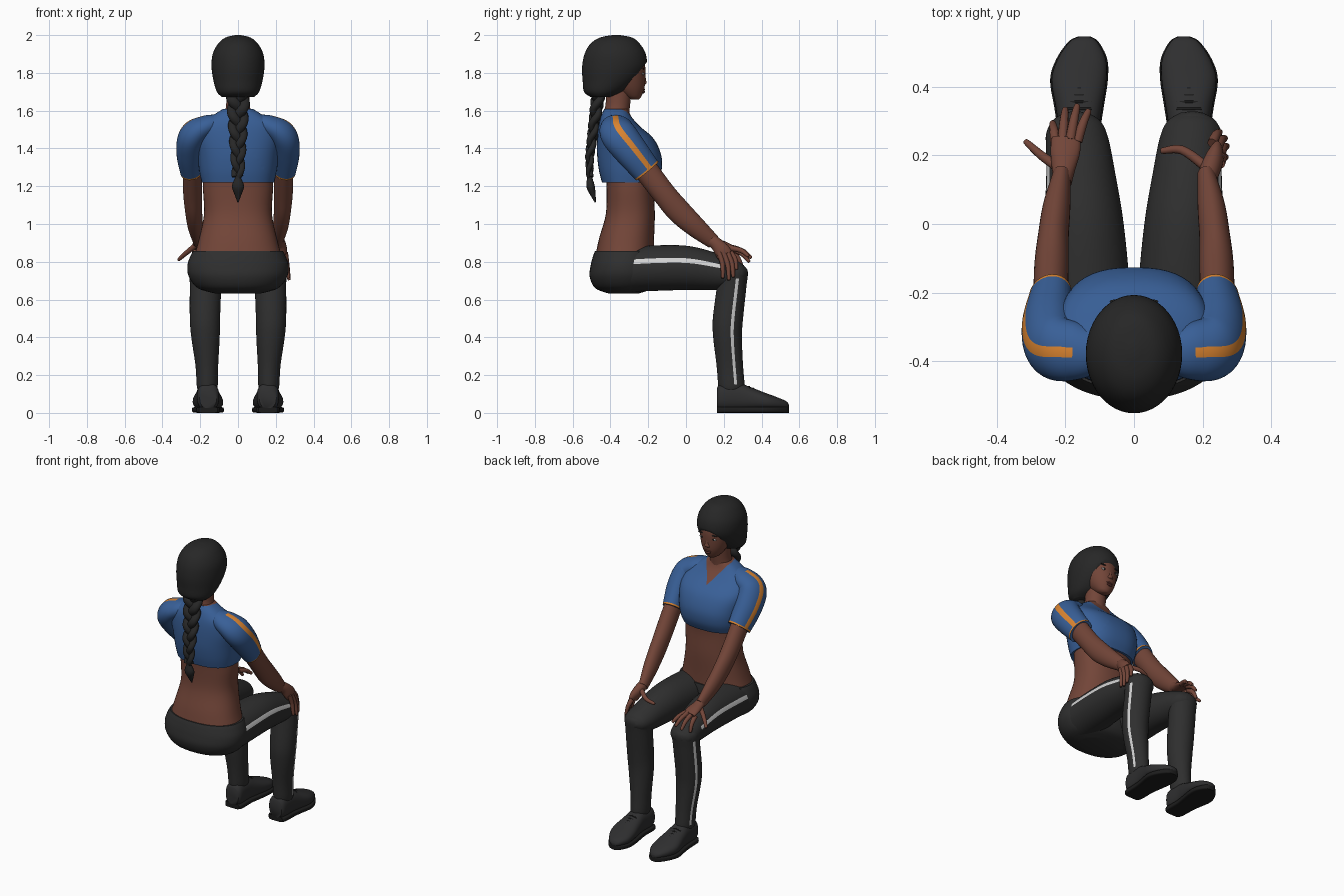
import bpy, bmesh, math
from mathutils import Vector

X, Y, Z = Vector((1, 0, 0)), Vector((0, 1, 0)), Vector((0, 0, 1))


def material(name, r, g, b):
    m = bpy.data.materials.new(name)
    m.diffuse_color = (r, g, b, 1)
    return m


SKIN = material("brown skin", .17, .06, .04)
LIPS = material("dark lips", .12, .035, .028)
BLUE = material("blue cloth", .04, .115, .31)
ORANGE = material("orange trim", .70, .23, .03)
PANTS = material("charcoal cloth", .028, .028, .028)
STRIPE = material("light stripe", .65, .65, .65)
HAIR = material("black hair", .02, .02, .02)
SHOE = material("shoe leather", .028, .028, .029)
SOLE = material("shoe sole", .012, .012, .012)
WHITE = material("eye white", .5, .47, .45)


def smooth_path(secs, steps):
    """Catmull-Rom interpolation of (x, y, z, a, b) sections."""
    q = [secs[0]] + list(secs) + [secs[-1]]
    out = []
    for i in range(1, len(q) - 2):
        for s in range(steps):
            t = s / steps
            out.append([.5 * (2 * b + (c - a) * t + (2 * a - 5 * b + 4 * c - d) * t * t
                              + (3 * b - a - 3 * c + d) * t ** 3)
                        for a, b, c, d in zip(*q[i - 1:i + 3])])
    return out + [list(secs[-1])]


def loft(name, secs, mats, axis=None, ref=X, n=32, p=2, steps=5, mirror=False, paint=None, cuts=(), trim=None):
    """Skin elliptical rings along a path; paint(j, centre, ring) picks the face material."""
    path = smooth_path(secs, steps)
    bm = bmesh.new()
    rings = []
    for i, s in enumerate(path):
        c = Vector(s[:3])
        t = axis or (Vector(path[min(i + 1, len(path) - 1)][:3]) - Vector(path[max(i - 1, 0)][:3])).normalized()
        u = (ref - t * ref.dot(t)).normalized()
        v = t.cross(u)
        ring = []
        for j in range(n):
            th = 2 * math.pi * j / n
            co, si = math.cos(th), math.sin(th)
            ring.append(bm.verts.new(c + u * (s[3] * math.copysign(abs(co) ** (2 / p), co))
                                     + v * (s[4] * math.copysign(abs(si) ** (2 / p), si))))
        rings.append(ring)
    for i in range(len(rings) - 1):
        for j in range(n):
            k = (j + 1) % n
            f = bm.faces.new((rings[i][j], rings[i][k], rings[i + 1][k], rings[i + 1][j]))
            if paint and not cuts:
                f.material_index = paint(j, f.calc_center_median(), i / (len(rings) - 1))
    bm.faces.new(rings[0])
    bm.faces.new(rings[-1])
    for co, no in cuts:
        bmesh.ops.bisect_plane(bm, geom=bm.verts[:] + bm.edges[:] + bm.faces[:], plane_co=co, plane_no=no)
    if paint and cuts:
        for f in bm.faces:
            f.material_index = paint(0, f.calc_center_median(), 0)
    if trim:
        bmesh.ops.bisect_plane(bm, geom=bm.verts[:] + bm.edges[:] + bm.faces[:], plane_co=trim[0],
                               plane_no=trim[1], clear_outer=True)
        bmesh.ops.holes_fill(bm, edges=[e for e in bm.edges if e.is_boundary])
    bmesh.ops.recalc_face_normals(bm, faces=bm.faces[:])
    me = bpy.data.meshes.new(name)
    bm.to_mesh(me)
    bm.free()
    for m in mats:
        me.materials.append(m)
    ob = bpy.data.objects.new(name, me)
    bpy.context.collection.objects.link(ob)
    if mirror:
        mod = ob.modifiers.new("mirror", 'MIRROR')
        mod.use_mirror_merge = False
    return ob


def body(name, rows, mats, **kw):
    """Upright centred loft from rows of (z, y, half width, half depth)."""
    return loft(name, [(0, y, z, a, b) for z, y, a, b in rows], mats, axis=Z, **kw)


# Torso: bare waist, hips and cropped shirt with a V neck
body("waist", [(.83, -.325, .232, .155), (.92, -.315, .207, .146), (1.05, -.295, .18, .13),
               (1.18, -.295, .185, .125), (1.26, -.295, .185, .13)], [SKIN], n=48, p=2.3)
body("hips", [(.632, -.33, .12, .08), (.66, -.33, .212, .15), (.72, -.33, .26, .18), (.78, -.33, .268, .175),
              (.83, -.325, .252, .167), (.856, -.322, .238, .16)], [PANTS], n=48, p=2.2)
V = Vector((0, 0, 1.49))
body("shirt", [(1.22, -.30, .192, .145), (1.28, -.295, .205, .165), (1.36, -.30, .215, .17), (1.45, -.32, .225, .15),
               (1.52, -.355, .205, .108), (1.57, -.37, .14, .08), (1.61, -.37, .078, .062)],
     [BLUE, SKIN], n=48, p=2.5, cuts=[(V, Vector((1, 0, -.7))), (V, Vector((-1, 0, -.7)))],
     paint=lambda j, c, r: int(c.y > -.37 and abs(c.x) < (c.z - 1.49) * .7))

# Sleeves with an orange stripe and cuff
loft("sleeve", [(.10, -.37, 1.53, .05, .06), (.17, -.37, 1.515, .06, .085), (.235, -.355, 1.47, .075, .095),
                (.25, -.29, 1.385, .075, .09), (.243, -.205, 1.28, .06, .078)], [BLUE, ORANGE],
     ref=Vector((1, 0, .5)), n=36, steps=8, mirror=True,
     paint=lambda j, c, r: int((j in (0, 35) and r > .2) or r > .965))

# Arms
loft("arm", [(.243, -.23, 1.31, .05, .065), (.24, -.12, 1.165, .05, .062), (.235, -.04, 1.07, .045, .064),
             (.225, .05, .985, .04, .055), (.21, .145, .905, .026, .038)], [SKIN], mirror=True)


def hand(side, palm, fingers):
    loft(side + "_palm", palm, [SKIN], n=20)
    for i, pts in enumerate(fingers):
        (a, b) = pts[0], pts[-1]
        mid = pts[1] if len(pts) > 2 else [(p + q) / 2 + d for p, q, d in zip(a, b, (0, .008, .008))]
        tip = [p + (q - p) * .94 for p, q in zip(mid, b)]
        loft(f"{side}_finger_{i}", [(*a, .015, .015), (*mid, .013, .013), (*tip, .009, .009), (*b, .003, .003)],
             [SKIN], ref=Vector((0, .5, 1)), n=12)


# Hands: one spread on the knee, one wrapped over its outer side; thumb is listed last
hand("left", [(-.208, .12, .922, .027, .034), (-.205, .16, .9, .034, .026), (-.2, .21, .885, .043, .02),
              (-.197, .25, .87, .042, .014)],
     [[(-.165, .24, .872), (-.132, .33, .83)], [(-.185, .245, .875), (-.165, .345, .82)],
      [(-.208, .24, .87), (-.2, .335, .80)], [(-.228, .23, .857), (-.237, .295, .78)],
      [(-.22, .165, .89), (-.27, .2, .85), (-.315, .24, .81)]])
hand("right", [(.21, .125, .92, .027, .034), (.222, .16, .895, .03, .034), (.235, .19, .86, .026, .042),
               (.242, .205, .835, .018, .042)],
     [[(.228, .235, .85), (.25, .268, .76)], [(.242, .22, .845), (.265, .25, .72)],
      [(.25, .2, .842), (.27, .227, .705)], [(.25, .175, .848), (.267, .195, .715)],
      [(.205, .17, .89), (.14, .215, .868), (.08, .213, .85)]])

# Legs with a light side stripe
loft("thigh", [(.135, -.42, .75, .08, .07), (.136, -.35, .755, .12, .113), (.137, -.2, .765, .125, .12),
               (.145, 0, .768, .115, .117), (.155, .15, .75, .1, .1), (.165, .25, .735, .09, .077),
               (.168, .3, .735, .07, .052), (.168, .325, .735, .03, .02)], [PANTS, STRIPE],
     axis=Y, n=56, mirror=True, paint=lambda j, c, r: int(j in (52, 53) and -.31 < c.y < .2))
loft("shin", [(.168, .245, .79, .04, .04), (.17, .25, .755, .083, .076), (.172, .242, .67, .083, .078),
              (.175, .222, .5, .08, .08), (.172, .22, .4, .075, .076), (.165, .232, .25, .06, .07),
              (.163, .24, .15, .056, .07), (.163, .24, .12, .05, .065)], [PANTS, STRIPE],
     axis=Z, n=56, mirror=True, paint=lambda j, c, r: int(j in (2, 3) and .15 < c.z < .71))

# Shoes, soles and laces
SHAPE = [(.158, .165, .08, .045, .055), (.158, .19, .085, .058, .073), (.16, .28, .085, .06, .073),
         (.16, .34, .075, .068, .062), (.16, .42, .06, .08, .046), (.152, .48, .05, .07, .034),
         (.147, .53, .042, .04, .02), (.145, .545, .035, .015, .008)]
loft("shoe", SHAPE, [SHOE], axis=Y, p=2.4, mirror=True)
loft("sole", [(x, y, .016, a + .004, .016) for x, y, z, a, b in SHAPE], [SOLE], axis=Y, p=5, mirror=True)
for i in range(4):
    y, z = .335 + i * .02, .139 - i * .009
    loft(f"lace_{i}", [(.125, y, z - .008, .004, .004), (.16, y, z, .004, .004), (.195, y, z - .008, .004, .004)],
         [SOLE], ref=Z, n=8, mirror=True)

# Neck and head
body("neck", [(1.54, -.375, .085, .075), (1.59, -.368, .07, .068), (1.64, -.36, .062, .065),
              (1.74, -.355, .062, .07)], [SKIN])
body("head", [(1.66, -.27, .022, .02), (1.675, -.282, .045, .045), (1.72, -.305, .075, .085),
              (1.78, -.322, .097, .107), (1.84, -.34, .11, .123), (1.9, -.36, .108, .125),
              (1.95, -.37, .08, .1)], [SKIN], n=40)
body("nose", [(1.738, -.226, .014, .008), (1.746, -.222, .02, .014), (1.765, -.224, .012, .012),
              (1.81, -.226, .008, .008)], [SKIN], n=16)
for z, h, w in ((1.712, .007, .024), (1.7, .008, .02)):
    body("lip", [(z - h, -.226, w * .4, .004), (z, -.226, w, .009), (z + h, -.226, w * .5, .004)], [LIPS], n=20)


def blob(name, centre, size, mat):
    x, y, z = centre
    a, b, h = size
    loft(name, [(x, y, z - h, a * .3, b * .3), (x, y, z, a, b), (x, y, z + h, a * .3, b * .3)],
         [mat], axis=Z, n=16, mirror=True)


blob("eye", (.042, -.228, 1.795), (.02, .006, .008), WHITE)
blob("iris", (.042, -.225, 1.795), (.008, .005, .007), HAIR)
blob("eyebrow", (.045, -.225, 1.822), (.026, .006, .004), HAIR)

# Hair cap, cut away around the face
body("hair", [(1.672, -.45, .085, .055), (1.70, -.432, .112, .108), (1.76, -.40, .13, .147), (1.83, -.38, .14, .17),
              (1.9, -.375, .134, .162), (1.955, -.375, .105, .13), (1.987, -.37, .066, .085),
              (2.0, -.37, .015, .02)], [HAIR], n=48,
     trim=(Vector((0, -.265, 1.785)), Vector((0, 1, -.8))))


# Three-strand braid with a loose tail
def braid_y(z):
    return -.465 - .045 * min(1, max(0, (1.68 - z) / .32))


for k in range(3):
    secs = []
    for i in range(41):
        z = 1.70 - .45 * i / 40
        ph = 2 * math.pi * ((1.70 - z) / .25 + k / 3)
        w = 1 - .5 * i / 40
        secs.append((.036 * w * math.sin(ph), braid_y(z) + .016 * w * math.sin(2 * ph), z, .031 * w, .024 * w))
    loft(f"braid_strand_{k}", secs, [HAIR], n=14, steps=2)
loft("braid_tail", [(0, -.51, 1.27, .015, .014), (0, -.51, 1.245, .016, .014), (0, -.505, 1.2, .032, .022),
                    (0, -.492, 1.155, .018, .014), (0, -.48, 1.115, .003, .003)], [HAIR], n=16)

# Smooth shading with sharp hems
for ob in bpy.context.collection.objects:
    ob.select_set(True)
    bpy.context.view_layer.objects.active = ob
bpy.ops.object.shade_smooth_by_angle(angle=math.radians(50))
